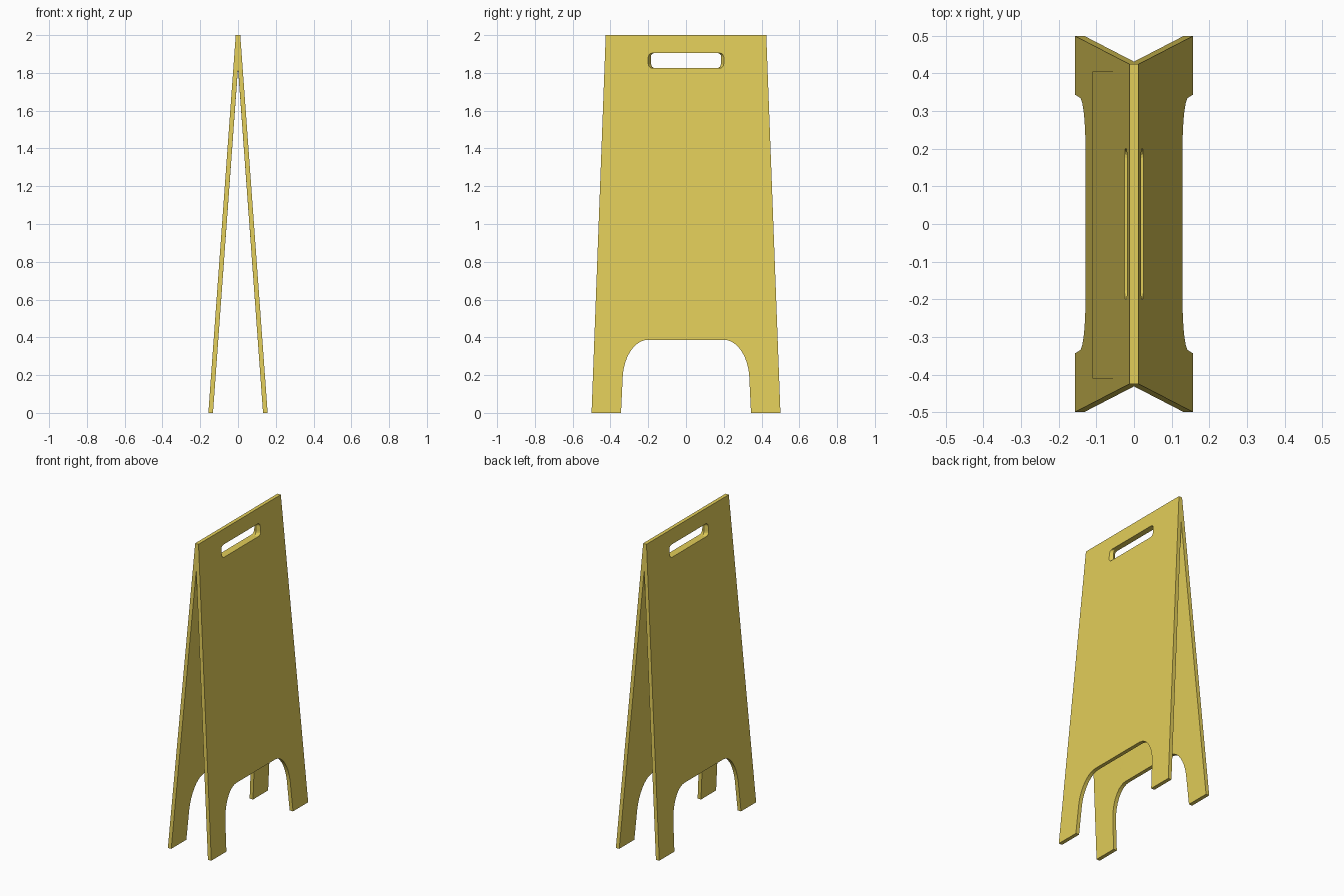
import bpy, bmesh, math

if "Cube" in bpy.data.objects:
    bpy.data.objects.remove(bpy.data.objects["Cube"])

THICK = 0.0245
SLOPE = 0.0725           # sideways lean per unit of height
TOP_X = 0.012            # outer face at the top edge


def outer_x(z):
    return TOP_X + (2.0 - z) * SLOPE


def arc(cy, cz, ry, rz, a0, a1, n):
    return [(cy + ry * math.cos(math.radians(a0 + (a1 - a0) * i / n)),
             cz + rz * math.sin(math.radians(a0 + (a1 - a0) * i / n)))
            for i in range(n + 1)]


mat = bpy.data.materials.new("yellow_plastic")
mat.diffuse_color = (0.76, 0.61, 0.10, 1)
mat.use_nodes = True
mat.node_tree.nodes["Principled BSDF"].inputs["Base Color"].default_value = mat.diffuse_color


def finish(name, bm):
    me = bpy.data.meshes.new(name)
    bm.to_mesh(me)
    bm.free()
    me.materials.append(mat)
    ob = bpy.data.objects.new(name, me)
    bpy.context.collection.objects.link(ob)
    return ob


# Board outline with leg arch, given as (y, z)
half = [(0.425, 2.0), (0.5, 0.0), (0.344, 0.0)] + arc(0.2, 0.17, 0.136, 0.217, 0, 90, 10)
outline = half + [(-y, z) for y, z in reversed(half)]

# Rounded hand slot
r = 0.022
slot = []
for cy, cz, a in ((0.178, 1.883, 0), (-0.178, 1.883, 90),
                  (-0.178, 1.847, 180), (0.178, 1.847, 270)):
    slot += arc(cy, cz, r, r, a, a + 90, 4)

bm = bmesh.new()
edges = []
for loop in (outline, slot):
    vs = [bm.verts.new((0, y, z)) for y, z in loop]
    edges += [bm.edges.new((vs[i], vs[(i + 1) % len(vs)])) for i in range(len(vs))]
bmesh.ops.triangle_fill(bm, use_beauty=True, edges=edges, normal=(1, 0, 0))

# Thickness, slot taper, then lean
ext = bmesh.ops.extrude_face_region(bm, geom=bm.faces[:])
for v in ext["geom"]:
    if isinstance(v, bmesh.types.BMVert):
        v.co.x -= THICK
        if abs(v.co.y) < 0.21 and v.co.z > 1.7:
            v.co.y *= 0.92
for v in bm.verts:
    v.co.x += outer_x(v.co.z)
bmesh.ops.recalc_face_normals(bm, faces=bm.faces[:])
boards = finish("sign_boards", bm)

# Opposite board, joined at the ridge
mir = boards.modifiers.new("mirror", 'MIRROR')
mir.use_axis = (True, False, False)
mir.use_bisect_axis = (True, False, False)
mir.merge_threshold = 0.0005

# Thin notice panel on the left board
bm = bmesh.new()
z0, z1 = 0.65, 1.4
bm.faces.new([bm.verts.new((-outer_x(z) - 0.0008, y, z))
              for y, z in ((0.405, z0), (-0.41, z0), (-0.41, z1), (0.405, z1))])
bm.normal_update()
for f in bm.faces:
    if f.normal.x > 0:
        f.normal_flip()
finish("notice_panel", bm)
